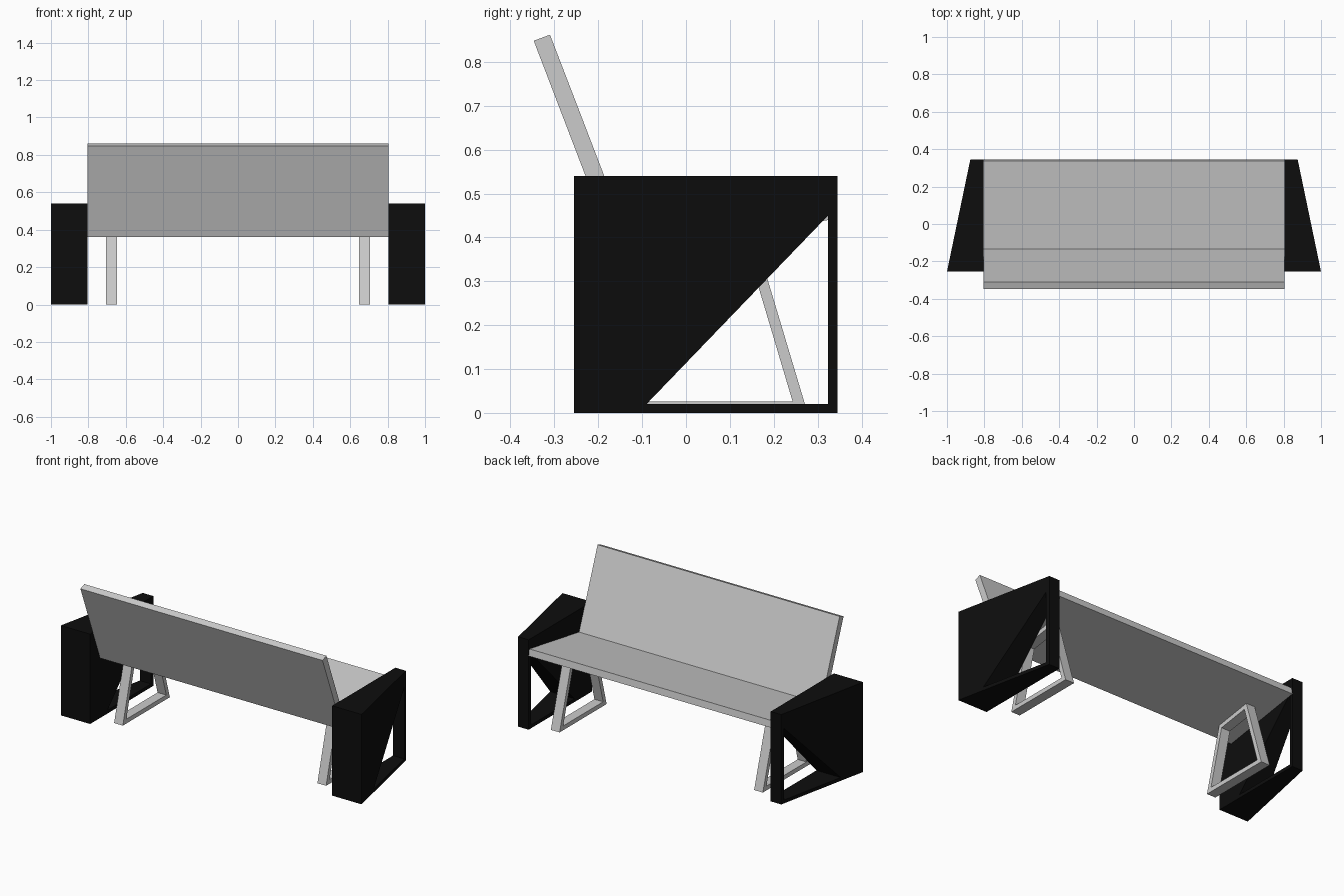
import bpy, bmesh

if "Cube" in bpy.data.objects:
    bpy.data.objects.remove(bpy.data.objects["Cube"])


def prism(name, profile, x0, x1):
    """Extrude a (y, z) profile along x. x1 may be a function of y."""
    end = x1 if callable(x1) else (lambda y: x1)
    bm = bmesh.new()
    a = [bm.verts.new((x0, y, z)) for y, z in profile]
    b = [bm.verts.new((end(y), y, z)) for y, z in profile]
    bm.faces.new(a)
    bm.faces.new(b[::-1])
    n = len(profile)
    for i in range(n):
        j = (i + 1) % n
        bm.faces.new((a[j], a[i], b[i], b[j]))
    bmesh.ops.recalc_face_normals(bm, faces=bm.faces)
    mesh = bpy.data.meshes.new(name)
    bm.to_mesh(mesh)
    bm.free()
    obj = bpy.data.objects.new(name, mesh)
    bpy.context.collection.objects.link(obj)
    return obj


def cut_and_mirror(obj, cutter):
    """Open a hole through the part, then mirror it to the other end."""
    cutter.hide_render = True
    cutter.hide_viewport = True
    cutter.display_type = 'WIRE'
    cut = obj.modifiers.new("opening", 'BOOLEAN')
    cut.operation = 'DIFFERENCE'
    cut.solver = 'EXACT'
    cut.object = cutter
    mirror = obj.modifiers.new("other_end", 'MIRROR')
    mirror.use_axis[0] = True
    mirror.use_mirror_merge = False


black = bpy.data.materials.new("black")
black.diffuse_color = (0.004, 0.004, 0.004, 1)
black.use_nodes = True
black.node_tree.nodes["Principled BSDF"].inputs["Base Color"].default_value = black.diffuse_color

# Seat and backrest: one bent board of constant thickness, mitred at the bend
prism("seat", [(-0.16, 0.36), (0.345, 0.443), (0.338, 0.483), (-0.134, 0.404)],
      -0.805, 0.805)
prism("backrest", [(-0.16, 0.36), (-0.134, 0.404), (-0.31, 0.862), (-0.347, 0.848)],
      -0.805, 0.805)

# Trapezoid leg frames
leg = prism("leg_frame", [(-0.17, 0), (0.277, 0), (0.154, 0.411), (-0.07, 0.375)],
            0.647, 0.705)
leg_hole = prism("leg_frame_cutter",
                 [(-0.137, 0.026), (0.243, 0.026), (0.137, 0.382), (-0.05, 0.352)],
                 0.6, 0.75)
cut_and_mirror(leg, leg_hole)

# Tapered end blocks with a triangular opening
arm = prism("end_block", [(-0.255, 0), (0.345, 0), (0.345, 0.54), (-0.255, 0.54)],
            0.805, lambda y: 1.0 - (y + 0.255) * 0.125 / 0.6)
arm.data.materials.append(black)
arm_hole = prism("end_block_cutter", [(-0.09, 0.02), (0.324, 0.02), (0.324, 0.45)],
                 0.7, 1.1)
arm_hole.data.materials.append(black)
cut_and_mirror(arm, arm_hole)
